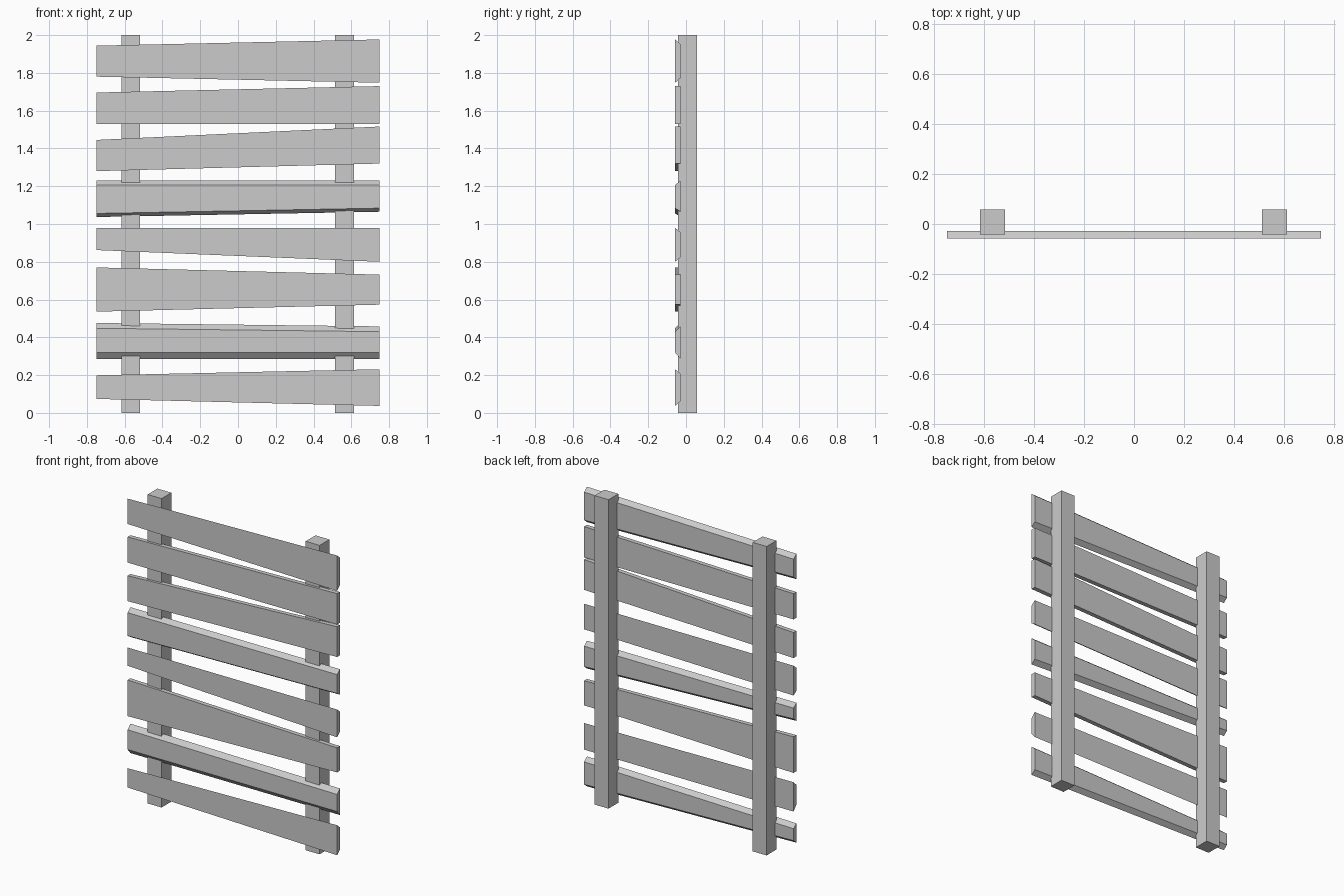
import bpy
import bmesh

cube = bpy.data.objects.get("Cube")
if cube:
    bpy.data.objects.remove(cube, do_unlink=True)

grey = bpy.data.materials.new("plain_grey")
grey.use_nodes = True
colour = (0.6, 0.6, 0.6, 1)
grey.diffuse_color = colour
grey.node_tree.nodes["Principled BSDF"].inputs["Base Color"].default_value = colour


def make_bar(name, x0, x1, front_y, back_y, front, back):
    """Six-sided bar; front and back give (left low, left high, right low, right high)."""
    bm = bmesh.new()
    rings = []
    for y, (ll, lh, rl, rh) in ((front_y, front), (back_y, back)):
        corners = ((x0, ll), (x1, rl), (x1, rh), (x0, lh))
        rings.append([bm.verts.new((x, y, z)) for x, z in corners])
    a, b = rings
    bm.faces.new(a)
    bm.faces.new(b[::-1])
    for i in range(4):
        j = (i + 1) % 4
        bm.faces.new((a[j], a[i], b[i], b[j]))
    bmesh.ops.recalc_face_normals(bm, faces=bm.faces)
    mesh = bpy.data.meshes.new(name)
    bm.to_mesh(mesh)
    bm.free()
    mesh.materials.append(grey)
    obj = bpy.data.objects.new(name, mesh)
    bpy.context.collection.objects.link(obj)
    return obj


# Two square upright posts
for name, x in (("right_post", -0.568), ("left_post", 0.564)):
    ends = (0, 2, 0, 2)
    make_bar(name, x - 0.05, x + 0.05, -0.042, 0.058, ends, ends)

# Crooked slats: front edge heights, then how far the back face grows below and above
slats = [
    ((0.074, 0.199, 0.037, 0.231), -0.024, -0.024),
    ((0.32, 0.448, 0.32, 0.43), 0.034, 0.028),
    ((0.536, 0.77, 0.573, 0.732), 0, 0),
    ((0.862, 0.98, 0.80, 0.98), -0.024, -0.024),
    ((1.056, 1.206, 1.084, 1.206), 0.019, 0.024),
    ((1.28, 1.445, 1.32, 1.516), 0, 0),
    ((1.53, 1.696, 1.53, 1.73), 0, 0),
    ((1.78, 1.944, 1.748, 1.977), -0.024, -0.024),
]
for i, (front, below, above) in enumerate(slats, 1):
    ll, lh, rl, rh = front
    back = (ll - below, lh + above, rl - below, rh + above)
    make_bar(f"slat_{i}", -0.75, 0.75, -0.058, -0.029, front, back)
